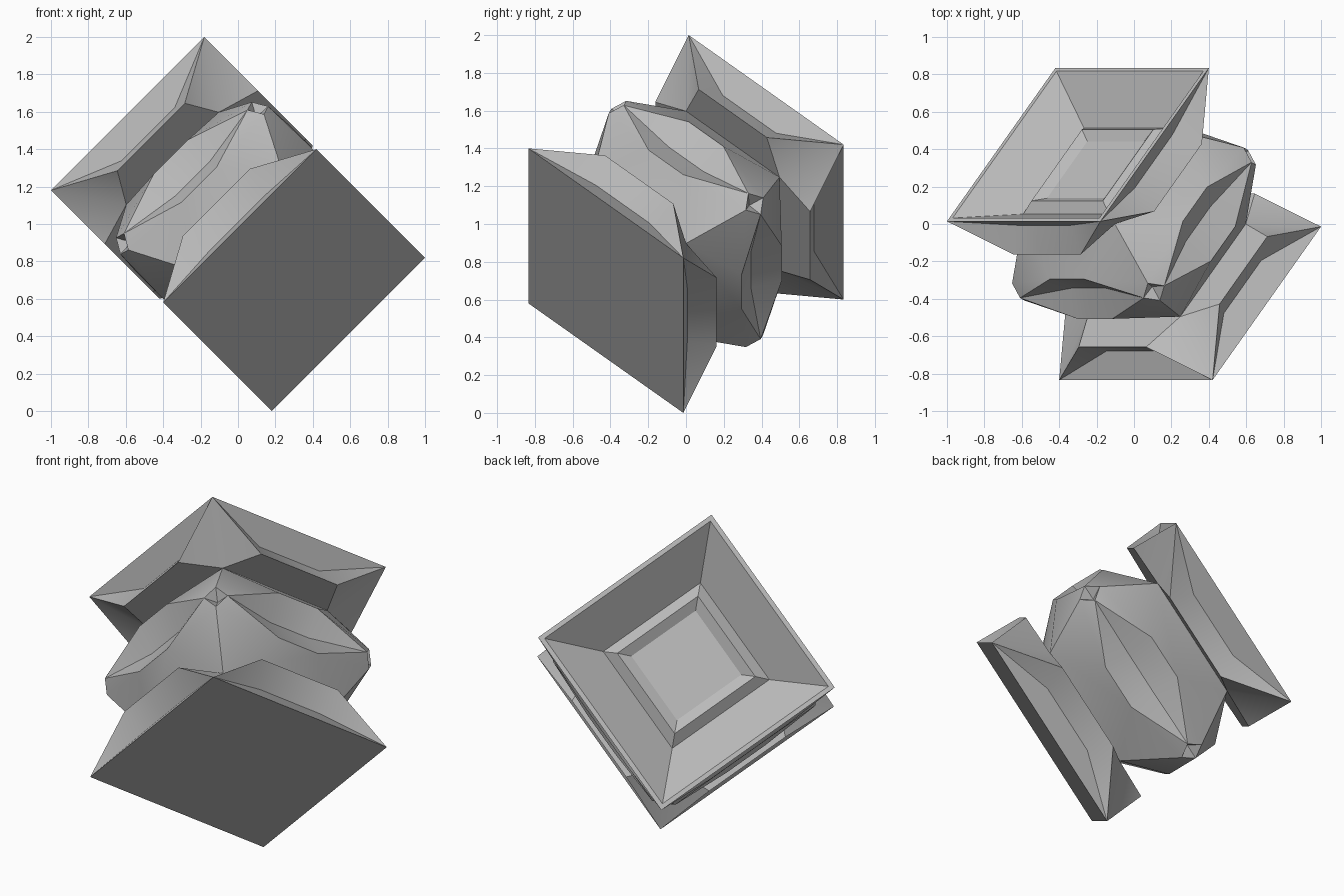
import bpy, bmesh
from math import sqrt
from mathutils import Matrix, Vector

cube = bpy.data.objects.get("Cube")
if cube:
    bpy.data.objects.remove(cube)

A, H = 0.58, 0.60            # half width and half height of the block
NECK = 0.35                  # half width and height of the neck squares
TRAP = 0.255                 # half length of the short trapezoid edge
LENS_U, LENS_V, LENS_W = 0.567, 0.13, 0.15
C, D = 0.513, 0.065          # corner diamond position and half diagonal
E = D / sqrt(2)

bm = bmesh.new()


def face(points, turn):
    rot = Matrix.Rotation(turn, 3, 'Z')
    return bm.faces.new([bm.verts.new(rot @ Vector(p)) for p in points])


def panel(points, turn, frame, targets):
    """Framed panel whose middle sinks to the nearest target points."""
    f = face(points, turn)
    rot = Matrix.Rotation(turn, 3, 'Z')
    goals = [rot @ Vector(t) for t in targets]
    for width in (frame, frame * 0.1):
        bmesh.ops.inset_individual(bm, faces=[f], thickness=width,
                                   use_even_offset=True)
    verts = list(f.verts)
    bm.faces.remove(f)
    for v in verts:
        v.co = min(goals, key=lambda g: (g - v.co).length)


def ring(lower, upper, turn):
    (r0, z0), (r1, z1) = lower, upper
    face([(r0, -r0, z0), (r0, r0, z0), (r1, r1, z1), (r1, -r1, z1)], turn)


# Rim, funnel, raised ridge and floor of the opening
opening = [(A, H), (0.555, H), (0.325, 0.40), (0.27, 0.445), (0.215, 0.41)]

for k in range(4):
    turn = k * 1.5707963268
    for lower, upper in zip(opening, opening[1:]):
        ring(lower, upper, turn)

    # Lens panel in the middle of the side
    tip = (C + E, C - E)
    panel([(tip[0], -tip[1], 0), (LENS_U, -LENS_V, -LENS_W),
           (LENS_U, LENS_V, -LENS_W), (tip[0], tip[1], 0),
           (LENS_U, LENS_V, LENS_W), (LENS_U, -LENS_V, LENS_W)],
          turn, 0.015, [(0.485, -0.13, 0), (0.485, 0.13, 0)])

    # Diamond dimple on the corner
    panel([(C, C, D), (C - E, C + E, 0), (C, C, -D), (C + E, C - E, 0)],
          turn, 0.016, [(C - 0.04, C - 0.04, 0)])

    for s in (-1, 1):
        h, n = s * H, s * NECK
        # Trapezoid panel of the foot or the head
        panel([(A, -A, h), (A, A, h), (A, TRAP, n), (A, -TRAP, n)], turn,
              0.022, [(0.485, -0.2, s * 0.475), (0.485, 0.2, s * 0.475)])
        # Flat shoulder facing the neck
        face([(A, -TRAP, n), (A, TRAP, n), (NECK, NECK, n), (NECK, -NECK, n)], turn)
        # Middle body between neck and lens
        face([(NECK, -NECK, n), (NECK, NECK, n),
              (LENS_U, LENS_V, s * LENS_W), (LENS_U, -LENS_V, s * LENS_W)], turn)
        for m in (-1, 1):
            neck = (NECK, m * NECK, n)
            lens = (LENS_U, m * LENS_V, s * LENS_W)
            top = (C, m * C, s * D)
            face([neck, top, lens], turn)
            face([top, (tip[0], m * tip[1], 0), lens], turn)
            # Cut corner of the foot or the head
            face([(A, m * A, h), (A, m * TRAP, n), neck], turn)

# Floor of the opening and flat underside
for r, z in (opening[-1], (A, -H)):
    face([(r, r, z), (-r, r, z), (-r, -r, z), (r, -r, z)], 0)

bmesh.ops.remove_doubles(bm, verts=bm.verts, dist=0.0005)
bmesh.ops.dissolve_degenerate(bm, edges=bm.edges, dist=0.0005)
bmesh.ops.recalc_face_normals(bm, faces=bm.faces)

# Tip the block over and stand it on its lowest corner
r = sqrt(0.5)
tilt = Matrix(((r, 0.5, -0.5), (0, r, r), (r, -0.5, 0.5))).to_4x4()
bmesh.ops.transform(bm, matrix=tilt, verts=bm.verts)
bmesh.ops.translate(bm, verts=bm.verts, vec=(0, 0, -min(v.co.z for v in bm.verts)))

mesh = bpy.data.meshes.new("square_vase")
bm.to_mesh(mesh)
bm.free()
vase = bpy.data.objects.new("square_vase", mesh)
bpy.context.collection.objects.link(vase)

grey = bpy.data.materials.new("plain_grey")
grey.use_nodes = True
colour = (0.5, 0.5, 0.5, 1)
grey.diffuse_color = colour
grey.node_tree.nodes["Principled BSDF"].inputs["Base Color"].default_value = colour
mesh.materials.append(grey)

bpy.ops.object.select_all(action='DESELECT')
vase.select_set(True)
bpy.context.view_layer.objects.active = vase
bpy.ops.object.shade_smooth_by_angle()
